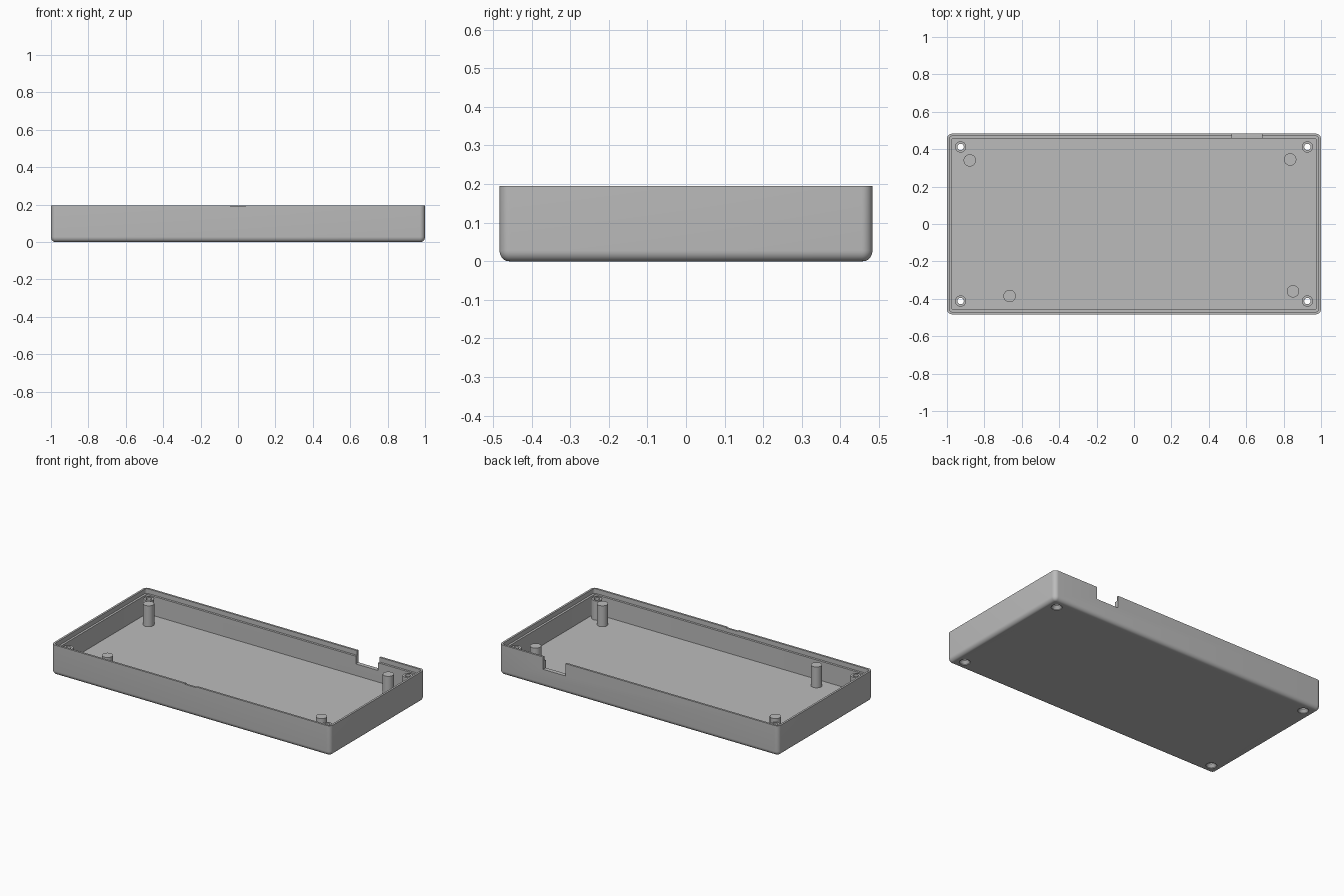
import bpy, bmesh
from math import sin, cos, pi, radians

cube = bpy.data.objects.get("Cube")
if cube:
    bpy.data.objects.remove(cube)

HX, HY, H = 1.0, 0.483, 0.195      # half length, half depth, height
FLOOR, LEDGE, ROUND = 0.04, 0.165, 0.028
LIP, WALL = 0.013, 0.027

grey = bpy.data.materials.new("plain grey")
grey.use_nodes = True
colour = (0.5, 0.5, 0.5, 1)
grey.diffuse_color = colour
grey.node_tree.nodes["Principled BSDF"].inputs["Base Color"].default_value = colour


def make(name, bm):
    bmesh.ops.recalc_face_normals(bm, faces=bm.faces)
    mesh = bpy.data.meshes.new(name)
    bm.to_mesh(mesh)
    bm.free()
    mesh.materials.append(grey)
    ob = bpy.data.objects.new(name, mesh)
    bpy.context.collection.objects.link(ob)
    return ob


def loft(name, rings):
    """Skin a list of point rings and cap both ends."""
    bm = bmesh.new()
    loops = [[bm.verts.new(p) for p in ring] for ring in rings]
    n = len(loops[0])
    for a, b in zip(loops, loops[1:]):
        for i in range(n):
            j = (i + 1) % n
            bm.faces.new((a[i], a[j], b[j], b[i]))
    bm.faces.new(loops[0])
    bm.faces.new(loops[-1])
    return make(name, bm)


def rounded_ring(inset, z, steps=8):
    r = max(ROUND - inset, 0.006)
    ring = []
    for q, (sx, sy) in enumerate(((1, 1), (-1, 1), (-1, -1), (1, -1))):
        cx, cy = sx * (HX - inset - r), sy * (HY - inset - r)
        for k in range(steps + 1):
            a = (q + k / steps) * pi / 2
            ring.append((cx + r * cos(a), cy + r * sin(a), z))
    return ring


def turned(name, x, y, profile, n=32):
    """Round part from (radius, height) pairs."""
    return loft(name, [[(x + r * cos(2 * pi * i / n), y + r * sin(2 * pi * i / n), z)
                        for i in range(n)] for r, z in profile])


def box(name, x0, x1, y0, y1, z0, z1):
    corners = ((x0, y0), (x1, y0), (x1, y1), (x0, y1))
    return loft(name, [[(x, y, z) for x, y in corners] for z in (z0, z1)])


def cut(ob, cutter):
    mod = ob.modifiers.new("cut", 'BOOLEAN')
    mod.operation, mod.solver, mod.object = 'DIFFERENCE', 'EXACT', cutter
    with bpy.context.temp_override(object=ob, active_object=ob):
        bpy.ops.object.modifier_apply(modifier=mod.name)


def smooth(ob):
    bpy.ops.object.select_all(action='DESELECT')
    ob.select_set(True)
    bpy.context.view_layer.objects.active = ob
    bpy.ops.object.shade_smooth_by_angle(angle=radians(30))


# Tray: rounded underside, outer wall, lip, ledge and inner floor
rings = []
for k in range(9):
    a = k / 8 * pi / 2
    rings.append(rounded_ring(0.024 * (1 - sin(a)), 0.028 * (1 - cos(a))))
rings += [rounded_ring(i, z) for i, z in
          ((0, H), (LIP, H), (LIP, LEDGE), (WALL, LEDGE), (WALL, FLOOR))]
tray = loft("case_tray", rings)

# Cable notch in the back wall and shallow thumb notch in the front rim
notches = [box("cable_notch", 0.524, 0.684, 0.44, 0.52, 0.115, 0.25),
           box("thumb_notch", -0.04, 0.04, -0.52, -0.46, H - 0.005, 0.25)]
for c in notches:
    cut(tray, c)
    bpy.data.objects.remove(c)

# Corner screw bosses with countersunk through holes
parts = [tray]
for sx, side in ((1, "left"), (-1, "right")):
    for sy, end in ((1, "back"), (-1, "front")):
        x, y = sx * 0.927, sy * 0.412
        boss = turned(f"screw_boss_{end}_{side}", x, y,
                      [(0.03, FLOOR - 0.005), (0.03, LEDGE)])
        hole = turned("screw_hole", x, y,
                      [(0.032, -0.01), (0.032, 0.004), (0.017, 0.022), (0.017, 0.25)])
        for ob in (tray, boss):
            cut(ob, hole)
        bpy.data.objects.remove(hole)
        parts.append(boss)

# Board support posts
for name, x, y in (("back_right", -0.878, 0.34), ("back_left", 0.835, 0.345),
                   ("front_right", -0.665, -0.385), ("front_left", 0.85, -0.36)):
    parts.append(turned(f"support_post_{name}", x, y,
                        [(0.033, FLOOR - 0.005), (0.033, 0.175)]))

for ob in parts:
    smooth(ob)
